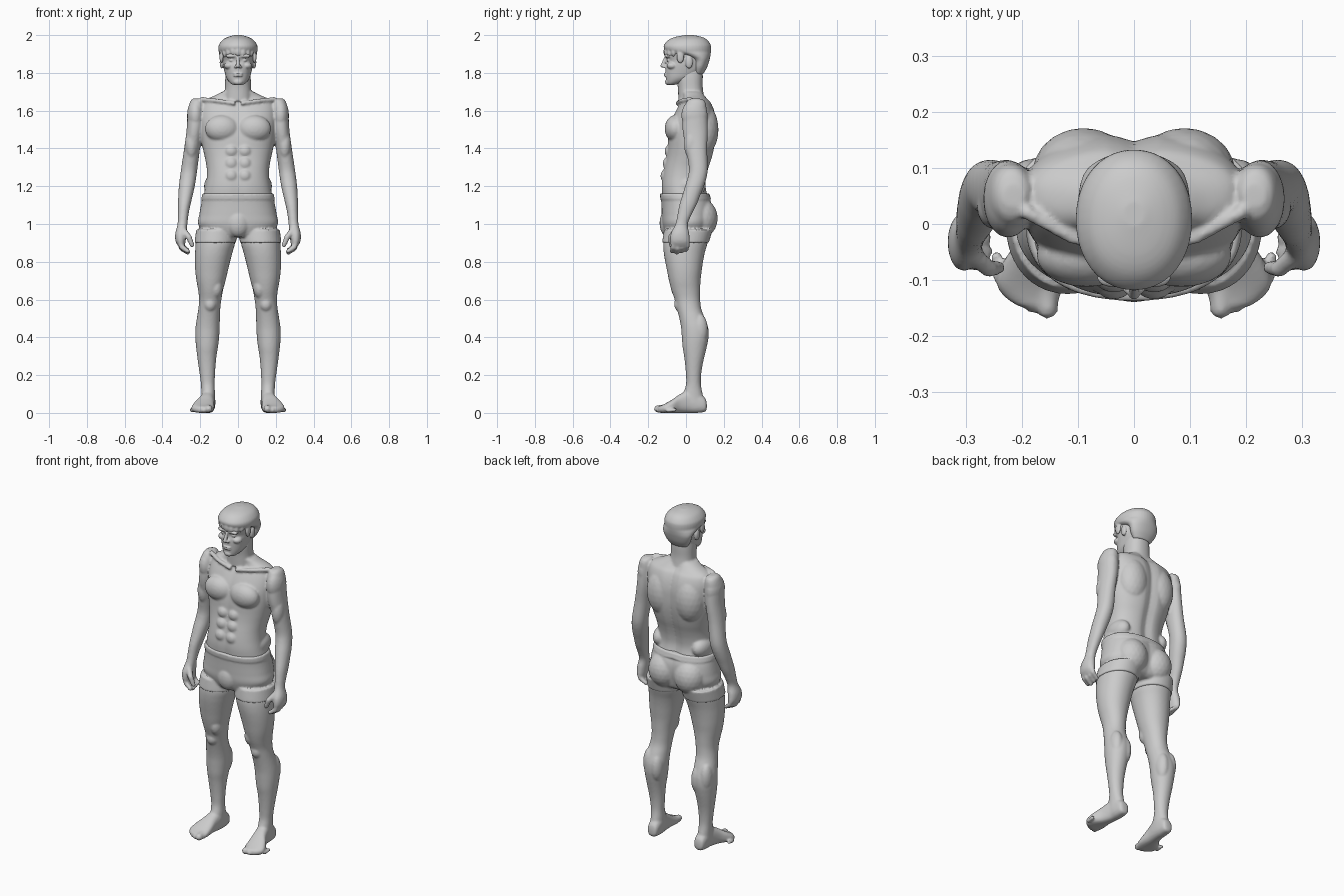
import bpy, bmesh, math
from mathutils import Matrix, Vector

BOTH = (1, -1)


def sample(rows, steps=8):
    """Catmull-Rom through the key rows."""
    out = []
    for i in range(len(rows) - 1):
        p = [rows[max(0, min(len(rows) - 1, i + k))] for k in (-1, 0, 1, 2)]
        for s in range(steps):
            t = s / steps
            out.append([0.5 * (2 * b + (c - a) * t + (2 * a - 5 * b + 4 * c - d) * t * t
                               + (3 * b - a - 3 * c + d) * t ** 3) for a, b, c, d in zip(*p)])
    return out + [list(rows[-1])]


def loft(bm, rows, sides=(1,), lo=-9, hi=9, grow=0, n=2.3, axis='z', back=0, front=0, seg=40):
    """Rows: (position, centre x, half width, low edge, high edge)."""
    rows = [r for r in sample(rows) if lo <= r[0] <= hi]
    for side in sides:
        rings = []
        for t, cx, rx, a, b in rows:
            ring = []
            for k in range(seg):
                ang = 2 * math.pi * k / seg
                c, s = math.cos(ang), math.sin(ang)
                x = cx + (rx + grow) * math.copysign(abs(c) ** (2 / n), c)
                v = (a + b) / 2 + ((b - a) / 2 + grow) * math.copysign(abs(s) ** (2 / n), s)
                v -= (back if s > 0 else -front) * abs(s) * math.exp(-(x / 0.03) ** 2)
                ring.append(bm.verts.new((side * x, v, t) if axis == 'z' else (side * x, t, v)))
            rings.append(ring)
        for p, q in zip(rings, rings[1:]):
            for k in range(seg):
                bm.faces.new((p[k], p[(k + 1) % seg], q[(k + 1) % seg], q[k]))
        bm.faces.new(rings[0][::-1])
        bm.faces.new(rings[-1])


def blob(bm, loc, size, sides=BOTH, sub=3):
    for s in sides:
        m = Matrix.Translation((s * loc[0], loc[1], loc[2])) @ Matrix.Diagonal((*size, 1))
        bmesh.ops.create_icosphere(bm, subdivisions=sub, radius=1, matrix=m)


def chain(bm, pts, sides=BOTH, steps=6):
    """Run of overlapping balls through (x, y, z, radius) points."""
    for p, q in zip(pts, pts[1:]):
        for i in range(steps + 1):
            x, y, z, r = [a + (b - a) * i / steps for a, b in zip(p, q)]
            blob(bm, (x, y, z), (r, r, r), sides, 2)


def finish(bm, name, voxel, smooth=3):
    bmesh.ops.recalc_face_normals(bm, faces=bm.faces)
    me = bpy.data.meshes.new(name)
    bm.to_mesh(me)
    bm.free()
    ob = bpy.data.objects.new(name, me)
    bpy.context.collection.objects.link(ob)
    r = ob.modifiers.new("fuse", 'REMESH')
    r.mode, r.voxel_size, r.use_smooth_shade = 'VOXEL', voxel, True
    s = ob.modifiers.new("soften", 'SMOOTH')
    s.factor, s.iterations = 0.5, smooth


TORSO = [(.93, 0, .10, -.09, .09), (.95, 0, .17, -.105, .115), (1.0, 0, .206, -.12, .13),
         (1.05, 0, .2, -.123, .138), (1.1, 0, .191, -.125, .135), (1.15, 0, .182, -.128, .118),
         (1.2, 0, .172, -.131, .108), (1.25, 0, .165, -.127, .112), (1.3, 0, .166, -.118, .124),
         (1.35, 0, .175, -.107, .14), (1.4, 0, .186, -.1, .152), (1.45, 0, .194, -.097, .16),
         (1.5, 0, .199, -.09, .163), (1.55, 0, .202, -.077, .162), (1.6, 0, .2, -.055, .152),
         (1.64, 0, .19, -.033, .135), (1.66, 0, .17, -.02, .117), (1.68, 0, .122, -.02, .102),
         (1.7, 0, .085, -.03, .09)]
LEG = [(.97, .115, .10, -.11, .135), (.9, .12, .104, -.12, .115), (.85, .128, .099, -.118, .1),
       (.8, .135, .093, -.11, .09), (.75, .14, .086, -.1, .083), (.7, .143, .077, -.09, .077),
       (.65, .145, .066, -.077, .075), (.6, .147, .059, -.06, .075), (.55, .152, .058, -.047, .081),
       (.5, .157, .061, -.035, .1), (.45, .161, .064, -.026, .117), (.4, .163, .063, -.022, .119),
       (.35, .164, .058, -.018, .11), (.3, .165, .051, -.01, .098), (.25, .164, .045, -.004, .087),
       (.2, .162, .04, 0, .08), (.15, .16, .036, 0, .079), (.1, .158, .036, -.015, .088),
       (.05, .158, .036, -.03, .098)]
ARM = [(1.665, .215, .02, .03, .07), (1.65, .218, .034, .005, .1), (1.6, .221, .045, -.013, .11),
       (1.5, .229, .043, -.018, .115), (1.4, .243, .042, 0, .112), (1.3, .257, .043, .015, .115),
       (1.25, .264, .043, .01, .11), (1.2, .271, .042, -.005, .095), (1.15, .278, .038, -.02, .075),
       (1.1, .285, .033, -.035, .055), (1.05, .29, .028, -.045, .03), (1.0, .294, .026, -.056, .01),
       (.95, .302, .03, -.08, .017), (.91, .304, .027, -.084, .02), (.885, .3, .018, -.078, .014)]
FOOT = [(.11, .155, .015, .02, .05), (.1, .155, .03, .006, .08), (.06, .156, .036, 0, .11),
        (.02, .158, .037, 0, .12), (-.03, .168, .042, 0, .1), (-.07, .18, .055, 0, .073),
        (-.105, .186, .06, 0, .052), (-.13, .182, .05, 0, .04), (-.148, .172, .034, .003, .034)]

# torso, neck and arms
bm = bmesh.new()
loft(bm, TORSO, lo=1.12, back=.016, front=.006, seg=64)
loft(bm, [(1.65, 0, .075, -.04, .1), (1.72, 0, .069, -.043, .089),
          (1.78, 0, .067, -.05, .089), (1.84, 0, .06, -.04, .088)])
loft(bm, ARM, BOTH, n=2.1)
blob(bm, (.085, -.055, 1.505), (.09, .058, .072))         # chest
blob(bm, (.09, .09, 1.5), (.092, .082, .14))              # shoulder blades
blob(bm, (.225, .045, 1.575), (.045, .07, .085))          # deltoids
blob(bm, (.247, .03, 1.42), (.034, .04, .08))             # biceps
for z, y in ((1.385, -.085), (1.32, -.095), (1.255, -.107)):   # abdomen
    blob(bm, (.036, y, z), (.035, .028, .035))
blob(bm, (.13, .02, 1.2), (.05, .085, .06))               # flanks
chain(bm, [(.025, -.045, 1.64, .012), (.11, -.025, 1.652, .012), (.19, .02, 1.66, .014)])
# fingers and thumb
for i in range(4):
    y, r = -.068 + .025 * i, .0155 - .001 * abs(i - 1)
    drop = .006 * abs(i - 1)
    chain(bm, [(.306, y, .905, r), (.298, y, .872 + drop, r), (.266, y - .006, .85 + drop, r - .002)])
chain(bm, [(.288, -.055, .965, .017), (.26, -.08, .93, .016), (.243, -.078, .888, .013)])
finish(bm, "upper_body", .0065)

# legs and feet
bm = bmesh.new()
loft(bm, LEG, BOTH, hi=.925, n=2.1)
loft(bm, FOOT, BOTH, axis='y', n=2.5)
blob(bm, (.148, -.03, .575), (.034, .033, .04))           # kneecaps
blob(bm, (.115, -.035, .665), (.035, .045, .06))          # inner thighs
blob(bm, (.135, .075, .42), (.036, .046, .085))           # calves
blob(bm, (.188, .072, .44), (.036, .044, .085))
for i in range(5):                                        # toes
    r = .02 - .0055 * min(i, 1) - .001 * i
    x = .157 + .021 * i + (.005 if i else 0)
    y = -.15 + (.0035 * i * i)
    chain(bm, [(x, y + .035, r + .006, r), (x - .002, y, r + .001, r)], steps=4)
finish(bm, "legs", .0065)

# shorts with waistband
bm = bmesh.new()
loft(bm, TORSO, lo=.93, hi=1.165, grow=.005, back=.008, seg=64)
loft(bm, TORSO, lo=1.13, hi=1.165, grow=.009, seg=64)
loft(bm, LEG, BOTH, lo=.895, grow=.006, n=2.1)
blob(bm, (.085, .078, 1.03), (.092, .09, .105))
blob(bm, (0, -.095, 1.005), (.062, .045, .075), (1,))
finish(bm, "shorts", .0065, 2)

# head and face
bm = bmesh.new()
loft(bm, [(1.737, 0, .028, -.097, -.06), (1.75, 0, .045, -.104, -.01), (1.775, 0, .062, -.107, .05),
          (1.81, 0, .072, -.109, .09), (1.84, 0, .078, -.108, .105), (1.865, 0, .081, -.102, .112),
          (1.9, 0, .086, -.112, .118), (1.94, 0, .085, -.104, .115), (1.97, 0, .068, -.08, .1),
          (1.98, 0, .05, -.06, .08)], n=2.2)
chain(bm, [(0, -.108, 1.88, .008), (0, -.125, 1.838, .011)], (1,))          # nose
blob(bm, (.012, -.114, 1.833), (.009, .011, .008))
blob(bm, (.034, -.096, 1.889), (.033, .018, .01))                           # brows
blob(bm, (.033, -.087, 1.866), (.015, .014, .009))                          # eyes
blob(bm, (.046, -.072, 1.838), (.028, .03, .02))                            # cheekbones
for z in (1.796, 1.785):                                                    # lips
    blob(bm, (0, -.106, z), (.026, .011, .0055), (1,))
blob(bm, (0, -.094, 1.752), (.026, .017, .017), (1,))                       # chin
blob(bm, (.086, .016, 1.856), (.011, .02, .033))                            # ears
finish(bm, "head", .004, 2)

# hair cap with fringe
bm = bmesh.new()
loft(bm, [(1.795, 0, .055, .04, .092), (1.83, 0, .078, .035, .112), (1.87, 0, .091, .03, .125),
          (1.895, 0, .099, -.03, .13), (1.912, 0, .102, -.1, .132), (1.93, 0, .104, -.117, .133),
          (1.95, 0, .1, -.115, .13), (1.975, 0, .081, -.092, .112), (1.99, 0, .054, -.058, .085),
          (2.0, 0, .02, -.005, .04)], n=2.1)
for i in range(9):
    a = math.radians(-68 + 17 * i)
    x, y = .084 * math.sin(a), .004 - .11 * math.cos(a)
    blob(bm, (x, y, 1.918 - .012 * abs(math.sin(2.1 * a + .5))), (.018, .014, .026), (1,), 2)
blob(bm, (.088, -.03, 1.885), (.01, .02, .035))                             # sideburns
finish(bm, "hair", .005, 2)
